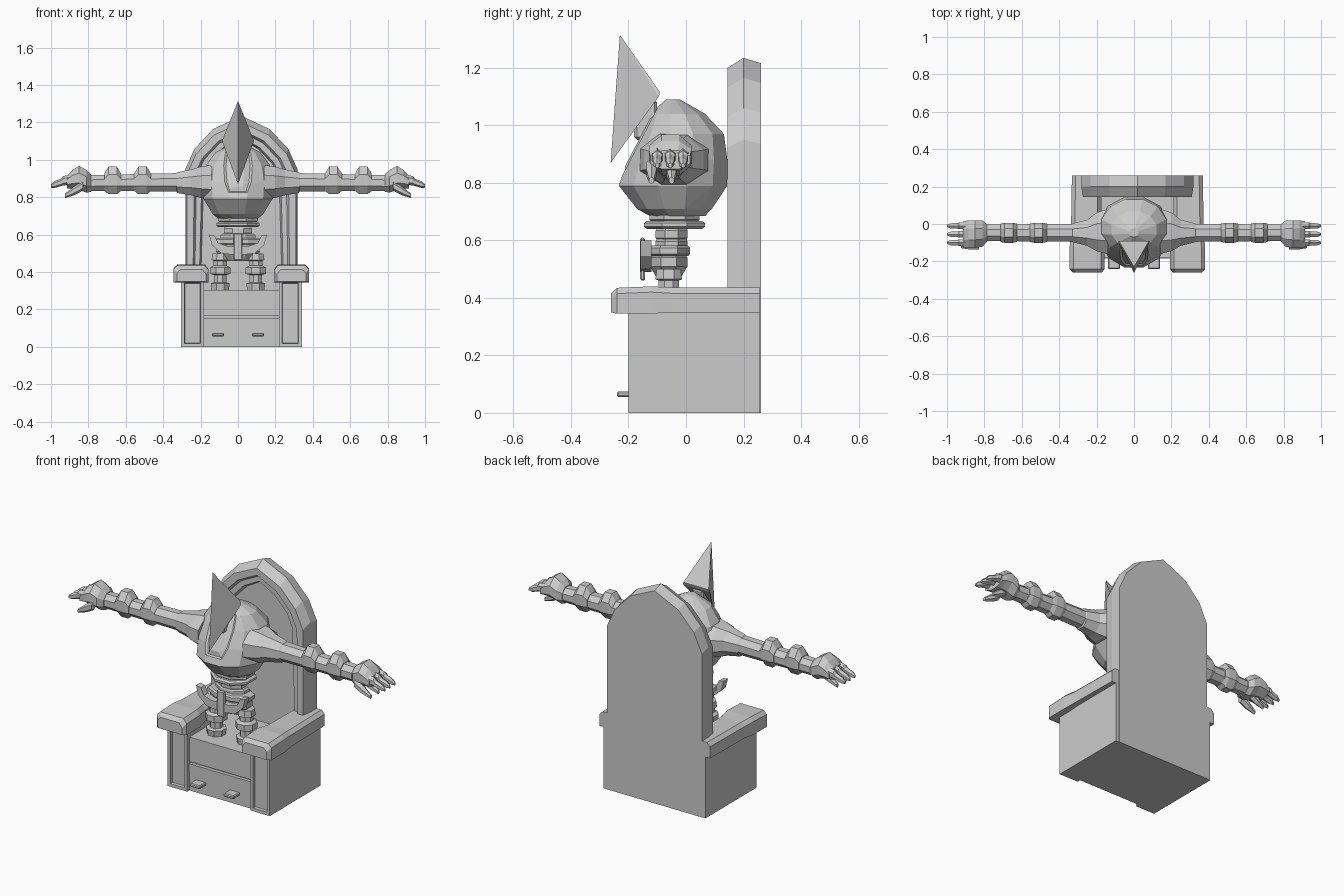
import bpy, bmesh
from math import cos, sin, pi
from mathutils import Vector

cube = bpy.data.objects.get("Cube")
if cube:
    bpy.data.objects.remove(cube)

stone = bpy.data.materials.new("stone_grey")
stone.use_nodes = True
GREY = (0.6, 0.6, 0.6, 1)
stone.diffuse_color = GREY
stone.node_tree.nodes["Principled BSDF"].inputs["Base Color"].default_value = GREY
CX = 0.018  # the chair's centre line


def finish(name, bm, mirror=False, bevel=0):
    bmesh.ops.recalc_face_normals(bm, faces=bm.faces)
    mesh = bpy.data.meshes.new(name)
    bm.to_mesh(mesh)
    bm.free()
    mesh.materials.append(stone)
    ob = bpy.data.objects.new(name, mesh)
    bpy.context.collection.objects.link(ob)
    if bevel:
        mod = ob.modifiers.new("Bevel", 'BEVEL')
        mod.width, mod.segments = bevel, 1
    if mirror:
        ob.modifiers.new("Mirror", 'MIRROR').use_mirror_merge = False
    return ob


def loft(rings):
    """Skin a list of equal-length point rings and cap both ends."""
    bm = bmesh.new()
    rows = [[bm.verts.new(p) for p in ring] for ring in rings]
    n = len(rows[0])
    for a, b in zip(rows, rows[1:]):
        for i in range(n):
            j = (i + 1) % n
            bm.faces.new((a[i], a[j], b[j], b[i]))
    bm.faces.new(rows[0])
    bm.faces.new(rows[-1])
    bmesh.ops.recalc_face_normals(bm, faces=bm.faces)
    return bm


def circle(n):
    return [(cos((i + .5) * 2 * pi / n), sin((i + .5) * 2 * pi / n)) for i in range(n)]


def along_z(rows, n=10, x=0):
    """Rows of z, centre y, radius x, radius y."""
    return loft([[(x + rx * c, y + ry * s, z) for c, s in circle(n)] for z, y, rx, ry in rows])


def along_x(rows, n=8):
    """Rows of x, centre y, centre z, radius y, radius z."""
    return loft([[(x, y + ry * c, z + rz * s) for c, s in circle(n)] for x, y, z, ry, rz in rows])


def box_mesh(x0, x1, y0, y1, z0, z1):
    return loft([[(x0, y, z0), (x1, y, z0), (x1, y, z1), (x0, y, z1)] for y in (y0, y1)])


def front_face(bm):
    return min(bm.faces, key=lambda f: f.calc_center_median().y)


def inset(bm, face, width, depth):
    bmesh.ops.inset_individual(bm, faces=[face], thickness=width, depth=depth)


# Chair base: seat block, drawer and handles
finish("seat_block", box_mesh(CX - .21, CX + .21, -.18, .2, .165, .305))
finish("drawer_gap", box_mesh(CX - .21, CX + .21, -.165, .2, .15, .17))
finish("drawer", box_mesh(CX - .21, CX + .21, -.185, .2, .11, .155))
finish("drawer_lower", box_mesh(CX - .21, CX + .21, -.18, .2, 0, .11))
for x in (-.107, .107):
    finish("drawer_handle", box_mesh(x - .033, x + .033, -.24, -.18, .055, .075), bevel=.005)

# Side posts with sunken front panels, and padded armrests
for s in (-1, 1):
    edges = sorted((CX + s * .2, CX + s * .323))
    post = box_mesh(*edges, -.2, .258, 0, .36)
    face = front_face(post)
    inset(post, face, .025, 0)
    inset(post, face, .004, -.015)
    finish("side_post", post)

    rings = []
    for y, inner, outer, low, top in ((-.26, .19, .345, .35, .415), (-.24, .175, .362, .345, .435),
                                      (-.12, .175, .362, .345, .44), (-.05, .19, .355, .35, .436),
                                      (.258, .195, .35, .35, .436)):
        prof = [(inner, low), (outer, low), (outer, top - .02), (outer - .02, top),
                (inner + .02, top), (inner, top - .025)]
        rings.append([(CX + s * x, y, z) for x, z in prof])
    finish("armrest", loft(rings))

# Arched backrest with a stepped, sunken panel
half = [(.3, 0), (.3, .95), (.25, 1.06), (.15, 1.165)]
arch = half + [(0, 1.235)] + [(-x, z) for x, z in reversed(half)]
back = loft([[(CX + x * k, y, z * h) for x, z in arch]
             for y, k, h in ((.145, .97, .972), (.2, 1, 1), (.26, 1, .985))])
face = front_face(back)
inset(back, face, .04, 0)
inset(back, face, .012, -.02)
inset(back, face, .03, 0)
inset(back, face, .01, -.025)
finish("backrest", back)

# Round faceted body with a flattened hood opening
body = along_z([(.685, -.03, .11, .1), (.71, -.04, .14, .135), (.79, -.045, .19, .195),
                (.88, -.03, .197, .18), (.97, -.015, .178, .152), (1.04, -.03, .125, .1),
                (1.09, -.045, .025, .025)], 12)
normal = Vector((0, -.26, .135)).normalized()
cut = bmesh.ops.bisect_plane(body, geom=body.verts[:] + body.edges[:] + body.faces[:],
                             plane_co=(0, -.1, 1.06), plane_no=normal, clear_outer=True)
rim = [e for e in cut["geom_cut"] if isinstance(e, bmesh.types.BMEdge)]
hood = bmesh.ops.contextual_create(body, geom=rim)["faces"]
bmesh.ops.recalc_face_normals(body, faces=body.faces)
for f in hood:
    inset(body, f, .012, -.006)
    inset(body, f, .03, .012)
bmesh.ops.triangulate(body, faces=[f for f in body.faces if len(f.verts) == 4])
finish("body", body)

# Folded kite-shaped mask with a stalk behind it
mask = bmesh.new()
for p in ((0, -.23, 1.315), (0, -.238, 1.02), (0, -.262, .87), (.085, -.095, 1.1),
          (-.085, -.095, 1.1), (.08, -.09, 1.115), (-.08, -.09, 1.115)):
    mask.verts.new(p)
bmesh.ops.convex_hull(mask, input=mask.verts)
finish("mask", mask)
finish("mask_stalk", box_mesh(-.035, .035, -.18, -.1, .95, 1.09), bevel=.01)

# Arms: flared shoulder, long bone, raised knuckle plates, hand
AY = -.047
finish("arm", along_x([(.14, -.04, .88, .13, .1), (.2, -.042, .88, .112, .09),
                       (.25, AY, .88, .075, .075), (.325, AY, .878, .055, .06),
                       (.33, AY, .88, .052, .053), (.8, AY, .876, .047, .045)]), mirror=True)
for x in (.51, .67):
    finish("arm_plate", along_x([(x - .045, AY, .88, .053, .05), (x - .022, AY, .89, .058, .08),
                                 (x + .022, AY, .89, .058, .08), (x + .045, AY, .88, .053, .05)]),
           mirror=True)
finish("hand", along_x([(.785, AY, .875, .05, .05), (.81, -.052, .885, .075, .065),
                        (.85, -.054, .903, .08, .07), (.885, -.055, .895, .08, .055),
                        (.915, -.055, .88, .075, .035)]), mirror=True)
for y in (-.01, -.055, -.1):
    finish("finger", along_x([(.89, y, .895, .021, .028), (.935, y, .888, .02, .025),
                              (.945, y, .88, .017, .02), (.98, y, .868, .016, .018),
                              (1.0, y, .86, .007, .009)], 6), mirror=True)
for y in (-.12, -.05):
    finish("lower_finger", along_x([(.83, y, .86, .02, .025), (.875, y, .835, .02, .024),
                                    (.925, y, .808, .01, .012)], 6), mirror=True)

# Spine: stacked collars and discs down to the pelvis
for z0, z1, y, rx, ry in ((.665, .695, -.04, .115, .095), (.64, .668, -.04, .125, .115),
                          (.6, .642, -.05, .08, .06), (.575, .605, -.05, .1, .06),
                          (.545, .582, -.06, .14, .08), (.5, .548, -.06, .125, .07)):
    finish("spine_disc", along_z([(z0, y, rx * .9, ry * .9), (z0 + .008, y, rx, ry),
                                  (z1 - .008, y, rx, ry), (z1, y, rx * .9, ry * .9)], 8))
finish("pelvis", along_z([(.46, -.06, .07, .04), (.51, -.06, .13, .07)], 8))

# Curved waist guard with upturned tips, and a hanging plate
guard = [(0, .49), (.09, .5), (.14, .545), (.155, .6), (.125, .595), (.105, .555), (.06, .54), (0, .54)]
outline = guard + [(-x, z) for x, z in guard[-2:0:-1]]
finish("waist_guard", loft([[(x, y, z) for x, z in outline] for y in (-.158, -.12)]))
finish("hanging_plate", box_mesh(-.025, .025, -.16, -.142, .46, .61), bevel=.006)

# Legs: alternating rings standing on the seat
ring_sizes = ((.305, .05), (.34, .055), (.345, .035), (.385, .035), (.39, .058), (.425, .058),
              (.435, .038), (.46, .038), (.465, .05), (.5, .045))
finish("leg", along_z([(z, -.06, r, r) for z, r in ring_sizes], 8, x=.095), mirror=True)
